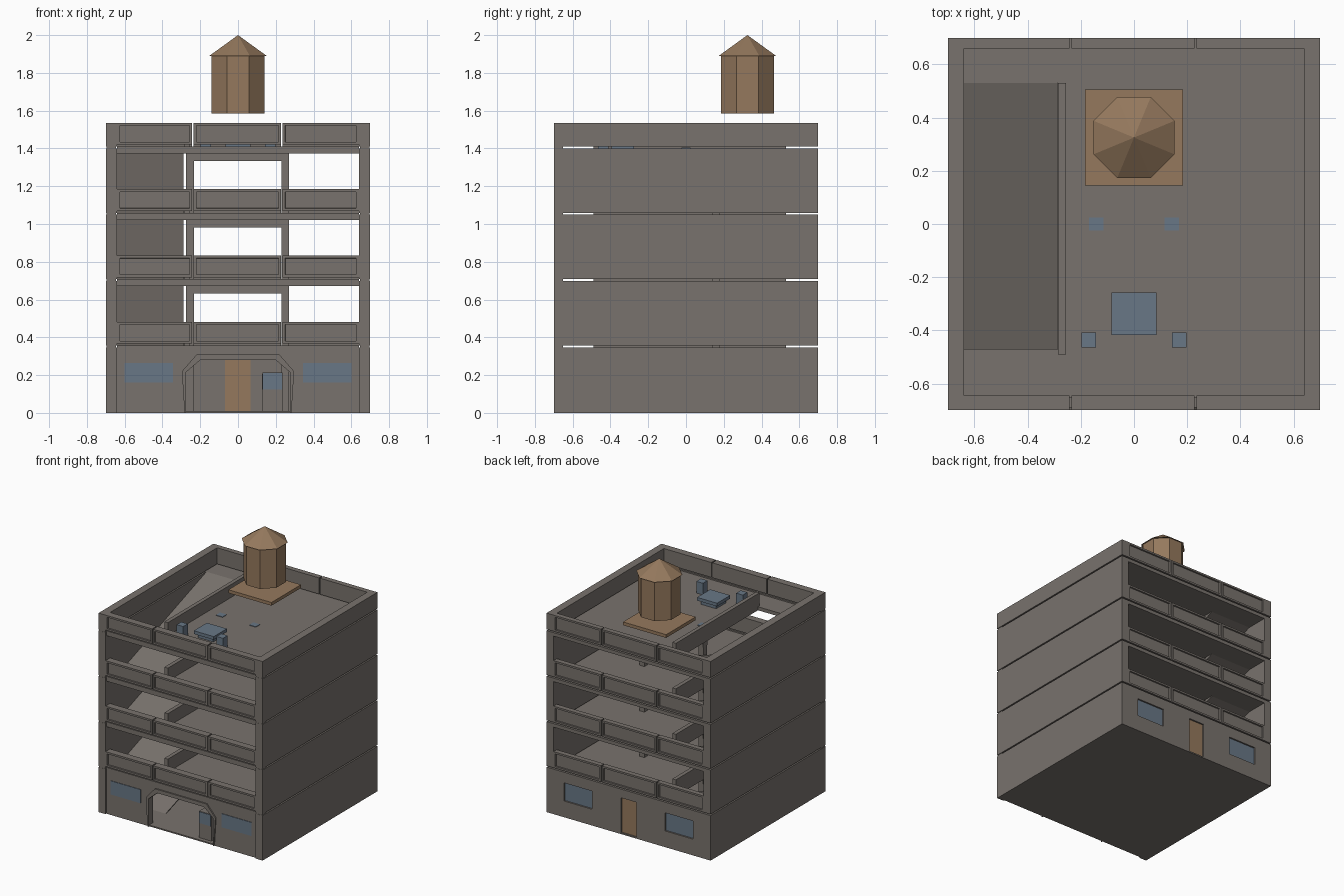
import bpy, bmesh, math
from mathutils import Vector

cube = bpy.data.objects.get("Cube")
if cube:
    bpy.data.objects.remove(cube, do_unlink=True)


def material(name, rgb):
    m = bpy.data.materials.new(name)
    m.use_nodes = True
    color = (*rgb, 1)
    m.diffuse_color = color
    bsdf = next(n for n in m.node_tree.nodes if n.type == 'BSDF_PRINCIPLED')
    bsdf.inputs["Base Color"].default_value = color
    return m


CONCRETE = material("concrete grey", (0.19, 0.17, 0.153))
WOOD = material("wood brown", (0.30, 0.19, 0.11))
GLASS = material("glass blue", (0.14, 0.185, 0.24))


def finish(name, bm, mat):
    bmesh.ops.recalc_face_normals(bm, faces=bm.faces)
    mesh = bpy.data.meshes.new(name)
    bm.to_mesh(mesh)
    bm.free()
    mesh.materials.append(mat)
    ob = bpy.data.objects.new(name, mesh)
    bpy.context.collection.objects.link(ob)
    return ob


def prism(name, outline, axis, lo, hi, mat=CONCRETE):
    """Extrude a flat outline along an axis from lo to hi."""
    place = {'x': lambda u, v, w: (w, u, v),
             'y': lambda u, v, w: (u, w, v),
             'z': lambda u, v, w: (u, v, w)}[axis]
    bm = bmesh.new()
    face = bm.faces.new([bm.verts.new(place(u, v, lo)) for u, v in outline])
    grown = bmesh.ops.extrude_face_region(bm, geom=[face])
    moved = [g for g in grown["geom"] if isinstance(g, bmesh.types.BMVert)]
    bmesh.ops.translate(bm, verts=moved, vec=Vector(place(0, 0, hi - lo)))
    return finish(name, bm, mat)


def box(name, x, y, z, mat=CONCRETE):
    rect = [(x[0], y[0]), (x[1], y[0]), (x[1], y[1]), (x[0], y[1])]
    return prism(name, rect, 'z', z[0], z[1], mat)


def parapet_panel(name, x, y, z, side):
    """Box with a recessed panel on its outer face."""
    ob = box(name, x, y, z)
    bm = bmesh.new()
    bm.from_mesh(ob.data)
    outer = [f for f in bm.faces if f.normal.y * side > 0.9]
    bmesh.ops.inset_region(bm, faces=outer, thickness=0.02, depth=0)
    bmesh.ops.inset_region(bm, faces=outer, thickness=0.001, depth=-0.012)
    bm.to_mesh(ob.data)
    bm.free()


STOREY = 0.351
LEVELS = [0.347 + STOREY * i for i in range(4)]
TOP = 1.535
WALL = 0.64
RAMP_X = -0.285
RAMP_Y = (-0.47, 0.53)
BAYS = [(-WALL, -0.243), (-0.235, 0.228), (0.236, WALL)]

box("ground_slab", (-0.7, 0.7), (-0.69, 0.7), (0, 0.01))

# Side walls, one panel per storey with a slot at each floor
bounds = [0] + LEVELS + [TOP]
for side, label in ((-1, "right"), (1, "left")):
    xs = sorted((side * WALL, side * 0.7))
    for i in range(5):
        bottom = bounds[i] + (0.01 if i else 0)
        top = bounds[i + 1]
        box(f"{label}_wall_{i}", xs, (-0.7, 0.7), (bottom, top))
    box(f"{label}_front_post", sorted((side * 0.645, side * 0.695)),
        (-0.699, -0.65), (0, TOP - 0.002))

# Floors with a ramp opening, edge beams, parapets and railings
opening = [(-WALL, -0.65), (WALL, -0.65), (WALL, 0.7), (-WALL, 0.7),
           (-WALL, RAMP_Y[1]), (RAMP_X, RAMP_Y[1]),
           (RAMP_X, RAMP_Y[0]), (-WALL, RAMP_Y[0])]
for i, z in enumerate(LEVELS):
    prism(f"floor_{i}", opening, 'z', z - 0.027, z)
    box(f"front_edge_beam_{i}", (-WALL, WALL), (-0.69, -0.65), (z - 0.027, z + 0.01))
    box(f"ramp_railing_{i}", (RAMP_X, -0.255), (-0.49, RAMP_Y[1]), (z, z + 0.1))
    for j, bay in enumerate(BAYS):
        parapet_panel(f"front_parapet_{i}_{j}", bay, (-0.7, -0.645), (z + 0.02, z + 0.135), -1)
        parapet_panel(f"back_parapet_{i}_{j}", bay, (0.66, 0.7), (z + 0.01, z + 0.135), 1)

# Ramps, columns and cross beams on each storey
for i, z in enumerate(LEVELS):
    low = LEVELS[i - 1] if i else 0.01
    thick = 0.027 if i else 0.005
    slope = [(RAMP_Y[0], low), (RAMP_Y[1], z), (RAMP_Y[1], z - 0.027), (RAMP_Y[0], low - thick)]
    prism(f"ramp_{i}", slope, 'x', -WALL, -0.288)
    for x, label in ((-0.255, "right"), (0.25, "left")):
        box(f"{label}_column_{i}", (x - 0.021, x + 0.021), (0.14, 0.18), (low, z - 0.027))
    box(f"cross_beam_{i}", (-0.276, 0.271), (0.135, 0.185), (z - 0.067, z - 0.027))

# Ground floor front wall with an arched entrance and trim
arch = [(-0.275, 0), (-0.275, 0.215), (-0.2, 0.28), (0.2, 0.28), (0.275, 0.215), (0.275, 0)]
rim = [(0.283, 0), (0.297, 0.22), (0.22, 0.308), (-0.22, 0.308), (-0.297, 0.22), (-0.283, 0)]
ground_top = LEVELS[0] - 0.027
corners = [(WALL, 0), (WALL, ground_top), (-WALL, ground_top), (-WALL, 0)]
prism("front_wall", arch + corners, 'y', -0.69, -0.65)
prism("entrance_trim", arch + rim, 'y', -0.7, -0.645)
for side, label in ((-1, "right"), (1, "left")):
    box(f"{label}_front_window", sorted((side * 0.345, side * 0.6)),
        (-0.694, -0.688), (0.16, 0.265), GLASS)

# Ticket booth
box("booth", (0.13, 0.235), (-0.66, -0.55), (0.01, 0.215))
box("booth_front_window", (0.133, 0.232), (-0.664, -0.659), (0.125, 0.212), GLASS)
box("booth_side_window", (0.126, 0.131), (-0.65, -0.56), (0.125, 0.205), GLASS)

# Ground floor back wall with recessed windows and a door
back = box("back_wall", (-WALL, WALL), (0.65, 0.7), (0, LEVELS[0]))
holes = [("right_back_window", (-0.55, -0.31), (0.125, 0.265), GLASS),
         ("left_back_window", (0.31, 0.55), (0.125, 0.265), GLASS),
         ("back_door", (-0.068, 0.065), (0, 0.28), WOOD)]
for name, x, z, mat in holes:
    cutter = box("cutter", x, (0.6, 0.75), (z[0] - (0.05 if z[0] == 0 else 0), z[1]))
    cutter.hide_render = True
    mod = back.modifiers.new("cut", 'BOOLEAN')
    mod.object = cutter
    mod.solver = 'EXACT'
    bpy.context.view_layer.objects.active = back
    bpy.ops.object.modifier_apply(modifier=mod.name)
    bpy.data.objects.remove(cutter, do_unlink=True)
    box(name, x, (0.648, 0.688), z, mat)

# Water tank on its platform
ROOF = LEVELS[3]


def octagon_cone(name, apothem_low, apothem_high, z0, z1):
    bm = bmesh.new()
    k = 1 / math.cos(math.pi / 8)
    bmesh.ops.create_cone(bm, cap_ends=True, segments=8, radius1=apothem_low * k,
                          radius2=apothem_high * k, depth=z1 - z0)
    # Turn so that flat sides face the axes
    first = bm.verts[:][0].co
    turn = math.pi / 8 - math.atan2(first.y, first.x)
    for v in bm.verts:
        x, y = v.co.x, v.co.y
        v.co.x = x * math.cos(turn) - y * math.sin(turn)
        v.co.y = x * math.sin(turn) + y * math.cos(turn) + 0.325
        v.co.z += (z0 + z1) / 2
    return finish(name, bm, WOOD)


octagon_cone("tank_body", 0.14, 0.14, 1.585, 1.89)
octagon_cone("tank_roof", 0.152, 0, 1.89, 2.0)
box("tank_platform", (-0.184, 0.184), (0.145, 0.505), (1.505, 1.53), WOOD)

# Rooftop skylight, vents and small hatches
box("skylight_base", (-0.065, 0.065), (-0.395, -0.275), (ROOF, 1.43), GLASS)
box("skylight_cap", (-0.085, 0.085), (-0.417, -0.257), (1.43, 1.455), GLASS)
for side, label in ((-1, "right"), (1, "left")):
    x = side * 0.17
    box(f"{label}_vent", (x - 0.028, x + 0.028), (-0.465, -0.409), (ROOF, 1.49), GLASS)
    x = side * 0.142
    box(f"{label}_hatch", (x - 0.028, x + 0.028), (-0.025, 0.025), (ROOF, ROOF + 0.004), GLASS)
